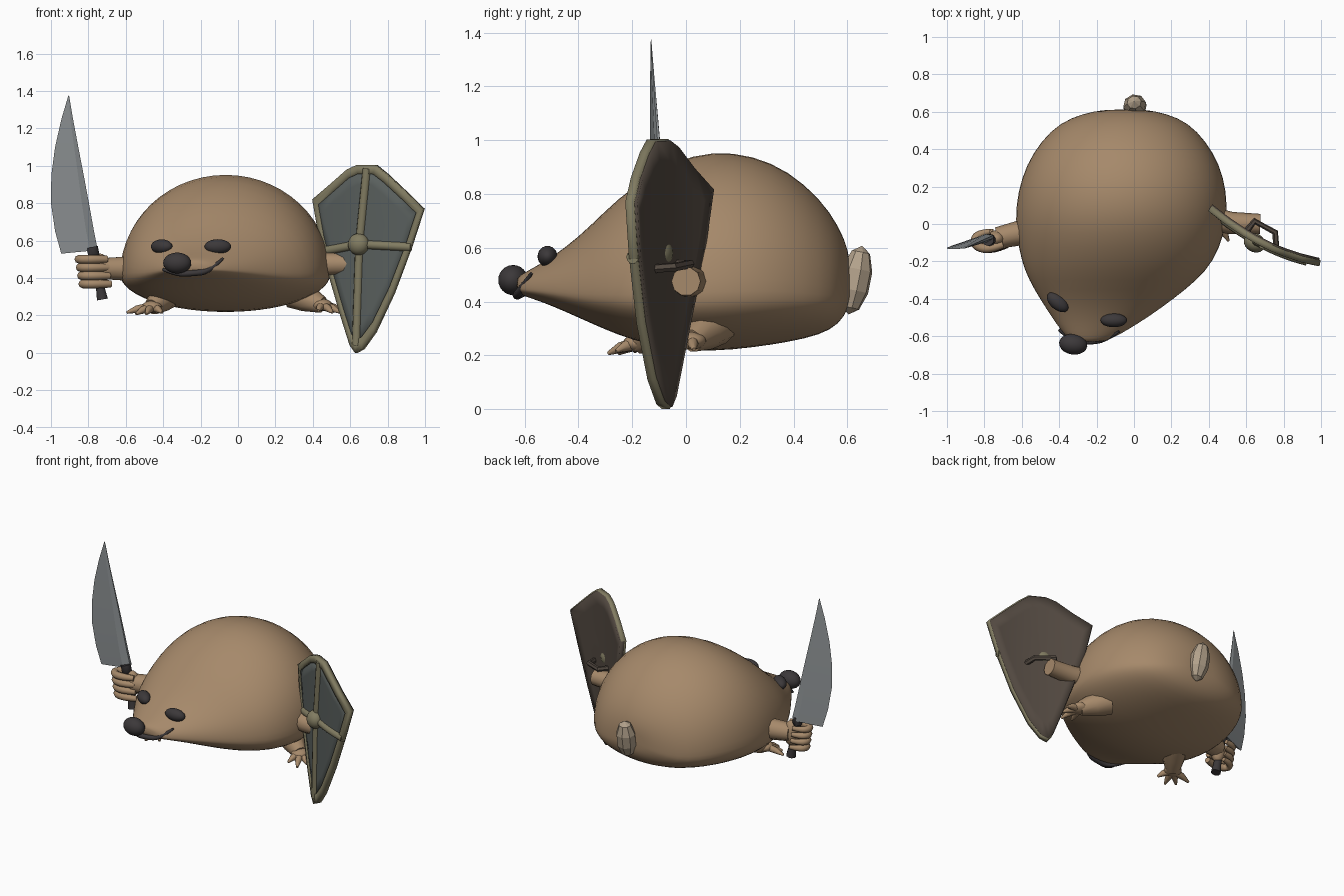
import bpy, bmesh, math
from mathutils import Vector

if "Cube" in bpy.data.objects:
    bpy.data.objects.remove(bpy.data.objects["Cube"])


def material(name, r, g, b):
    m = bpy.data.materials.new(name)
    m.diffuse_color = (r, g, b, 1)
    m.use_nodes = True
    m.node_tree.nodes["Principled BSDF"].inputs["Base Color"].default_value = m.diffuse_color
    return m


FUR = material("fur", .38, .25, .145)
PALE = material("pale_fur", .45, .36, .26)
DARK = material("dark", .045, .04, .042)
STEEL = material("steel", .27, .29, .30)
OLIVE = material("olive", .22, .20, .12)
SLATE = material("slate", .10, .115, .11)
BACK = material("shield_brown", .085, .066, .052)


def finish(ob, mat, angle=40):
    ob.data.materials.clear()
    ob.data.materials.append(mat)
    bpy.ops.object.select_all(action='DESELECT')
    ob.select_set(True)
    bpy.context.view_layer.objects.active = ob
    if angle:
        bpy.ops.object.shade_smooth_by_angle(angle=math.radians(angle))
    return ob


def mesh(name, verts, faces, mat, angle=40):
    me = bpy.data.meshes.new(name)
    me.from_pydata(verts, [], faces)
    bm = bmesh.new()
    bm.from_mesh(me)
    bmesh.ops.recalc_face_normals(bm, faces=bm.faces)
    bm.to_mesh(me)
    bm.free()
    ob = bpy.data.objects.new(name, me)
    bpy.context.collection.objects.link(ob)
    return finish(ob, mat, angle)


def loft(name, rings, mat, angle=40):
    n = len(rings[0])
    faces = [(i*n + j, i*n + (j+1) % n, (i+1)*n + (j+1) % n, (i+1)*n + j)
             for i in range(len(rings)-1) for j in range(n)]
    faces += [tuple(range(n)), tuple(range((len(rings)-1)*n, len(rings)*n))]
    return mesh(name, [p for r in rings for p in r], faces, mat, angle)


def ball(name, loc, scale, mat, rot=(0, 0, 0), seg=20, rows=12, angle=60):
    bpy.ops.mesh.primitive_uv_sphere_add(segments=seg, ring_count=rows, radius=1, location=loc, rotation=rot)
    ob = bpy.context.object
    ob.name = name
    ob.scale = scale
    return finish(ob, mat, angle)


def tube(name, pts, radii, mat, res=3, smooth=False):
    cu = bpy.data.curves.new(name, 'CURVE')
    cu.dimensions = '3D'
    cu.bevel_depth = 1
    cu.bevel_resolution = res
    cu.use_fill_caps = True
    sp = cu.splines.new('NURBS' if smooth else 'POLY')
    sp.points.add(len(pts)-1)
    if isinstance(radii, float):
        radii = [radii]*len(pts)
    for p, co, r in zip(sp.points, pts, radii):
        p.co = (*co, 1)
        p.radius = r
    if smooth:
        sp.use_endpoint_u = True
        sp.order_u = 3
        sp.resolution_u = 5
    ob = bpy.data.objects.new(name, cu)
    bpy.context.collection.objects.link(ob)
    bpy.ops.object.select_all(action='DESELECT')
    ob.select_set(True)
    bpy.context.view_layer.objects.active = ob
    bpy.ops.object.convert(target='MESH')
    return finish(bpy.context.object, mat, 50)


# Body: sections along y as (y, left x, right x, bottom z, top z)
sections = [(.612, -.12, .03, .42, .52), (.605, -.21, .11, .375, .59), (.57, -.34, .24, .315, .68),
            (.5, -.45, .34, .275, .785), (.38, -.545, .43, .248, .89), (.25, -.605, .485, .228, .947),
            (.1, -.637, .505, .213, .965), (-.05, -.635, .49, .22, .925), (-.2, -.605, .43, .255, .83),
            (-.3, -.565, .34, .295, .74), (-.4, -.505, .215, .34, .64), (-.5, -.44, .075, .385, .565),
            (-.57, -.39, -.04, .41, .525), (-.615, -.35, -.12, .425, .50), (-.63, -.31, -.18, .44, .485)]
rings = []
for y, xl, xr, zb, zt in sections:
    zw = zb + .28*(zt-zb)
    ring = []
    for k in range(28):
        a = math.tau*k/28
        s = math.sin(a)
        ring.append(((xl+xr)/2 + (xr-xl)/2*math.cos(a), y, zw + s*(zt-zw if s > 0 else zw-zb)))
    rings.append(ring)
body = loft("body", rings, FUR, 80)
body.modifiers.new("smooth", 'SUBSURF').levels = 1
body.modifiers["smooth"].render_levels = 1

# Face
ball("nose", (-.325, -.643, .48), (.076, .055, .056), DARK, (0, 0, -.15))
ball("left_eye", (-.408, -.418, .568), (.068, .04, .038), DARK, (0, 0, -.7))
ball("right_eye", (-.108, -.515, .568), (.071, .037, .039), DARK)
tube("mouth", [(-.40, -.565, .445), (-.33, -.625, .422), (-.25, -.632, .424), (-.15, -.618, .435),
               (-.08, -.575, .505)], [.008, .016, .016, .016, .006], DARK, 2, True)

# Tail: faceted stub
ball("tail", (.005, .63, .48), (.065, .06, .13), PALE, (-.2, 0, .2), 8, 5, 0)

# Arms
tube("sword_arm", [(-.45, -.03, .45), (-.62, -.05, .45), (-.73, -.075, .45)], [.075, .066, .058], FUR)
tube("shield_arm", [(.38, .035, .475), (.52, .005, .475), (.675, .0, .475)], [.066, .06, .054], FUR)
ball("palm", (-.735, -.078, .445), (.05, .045, .085), FUR)
for i in range(4):
    z, dx = .50-.044*i, .007*i
    path = [(-.70, -.11), (-.77, -.135), (-.835, -.125), (-.858, -.09), (-.83, -.05), (-.77, -.04)]
    tube("finger", [(x+dx, y, z) for x, y in path], [.019, .024, .024, .023, .021, .014], FUR, 2, True)


# Legs with splayed toes
def leg(name, hip, ankle, toes):
    mid = Vector(hip).lerp(Vector(ankle), .5)
    tube(name, [hip, mid, ankle], [.085, .072, .045], FUR)
    ball(name + "_foot", ankle, (.055, .055, .033), FUR)
    for t in toes:
        m = Vector(ankle).lerp(Vector(t), .6)
        m.z += .006
        tube(name + "_toe", [ankle, m, t], [.026, .02, .007], FUR, 2)


leg("left_leg", (-.36, -.04, .33), (-.46, -.18, .245),
    [(-.595, -.19, .215), (-.545, -.25, .207), (-.49, -.29, .207), (-.405, -.26, .215)])
leg("right_leg", (.30, .11, .32), (.45, .02, .255),
    [(.56, .03, .222), (.55, -.03, .215), (.505, -.09, .215), (.43, -.08, .225)])

# Sword: rows of (z, cutting edge x, ridge x, spine x)
rows = [(.545, -.945, -.79, -.752), (.65, -.978, -.812, -.77), (.8, -1.0, -.835, -.797),
        (.95, -.998, -.855, -.825), (1.1, -.978, -.876, -.854), (1.25, -.944, -.897, -.882),
        (1.375, -.907, -.905, -.903)]
blade = []
for i, (z, xl, xm, xr) in enumerate(rows):
    t = .022*(1 - i/6) + .001
    yy = lambda x: -.07 + (x+.76)*.2 - .0375*(z-.55)
    lift = .015 if i == 0 else 0
    blade.append([(xl, yy(xl), z-lift), (xm, yy(xm)-t, z), (xr, yy(xr)-t*.4, z+lift),
                  (xr, yy(xr)+t*.4, z+lift), (xm, yy(xm)+t, z)])
loft("blade", blade, STEEL, 15)
tube("sword_handle", [(-.78, -.085, .565), (-.77, -.085, .52), (-.768, -.085, .515), (-.735, -.085, .34),
                      (-.725, -.085, .285)], [.032, .032, .025, .025, .031], DARK)


# Shield: outline filled with rings and bent along x
def bend(x):
    return .095 - .694*(x-.405) + .566*(x-.405)*(x-.65)


corners = [(.645, 1.005), (.74, 1.003), (.80, .955), (.9, .862), (.995, .77), (.93, .57), (.835, .32), (.735, .11),
           (.67, .02), (.633, .0), (.605, .04), (.555, .2), (.495, .41), (.44, .63), (.407, .82), (.5, .9), (.59, .98)]
CX, CZ = .65, .58


def panel(name, scales, dy, thick, mat):
    n, verts, faces = len(corners), [], []
    for s in scales:
        for x, z in corners:
            x = CX + (x-CX)*s
            verts.append((x, bend(x)+dy, CZ + (z-CZ)*s))
    for i in range(len(scales)-1):
        for j in range(n):
            k = (j+1) % n
            faces.append((i*n+j, i*n+k, (i+1)*n+k, (i+1)*n+j))
    if scales[0] < .2:
        faces.append(tuple(range(n)))
    ob = mesh(name, verts, faces, mat, 30)
    so = ob.modifiers.new("thickness", 'SOLIDIFY')
    so.thickness = thick
    so.offset = 0


panel("shield_back", [.02, .3, .55, .8, .985], .003, .028, BACK)
panel("shield_face", [.02, .3, .55, .75, .9], -.009, .02, SLATE)
panel("shield_rim", [.885, .94, 1.0], -.01, .034, OLIVE)


def rib(name, a, b):
    pts = []
    for i in range(9):
        x, z = a[0]+(b[0]-a[0])*i/8, a[1]+(b[1]-a[1])*i/8
        pts.append((x, bend(x)-.014, z))
    tube(name, pts, .024, OLIVE)


for end in [(.69, .985), (.633, .04), (.47, .545), (.925, .565)]:
    rib("shield_rib", (CX, CZ), end)
ball("shield_boss", (.645, bend(.645)-.028, .58), (.06, .05, .058), OLIVE, (0, 0, -.5))

# Grip behind the shield
tube("shield_grip", [(.60, -.04, .54), (.645, .015, .54), (.755, -.045, .528), (.76, -.125, .522)], .017, BACK, 1)
